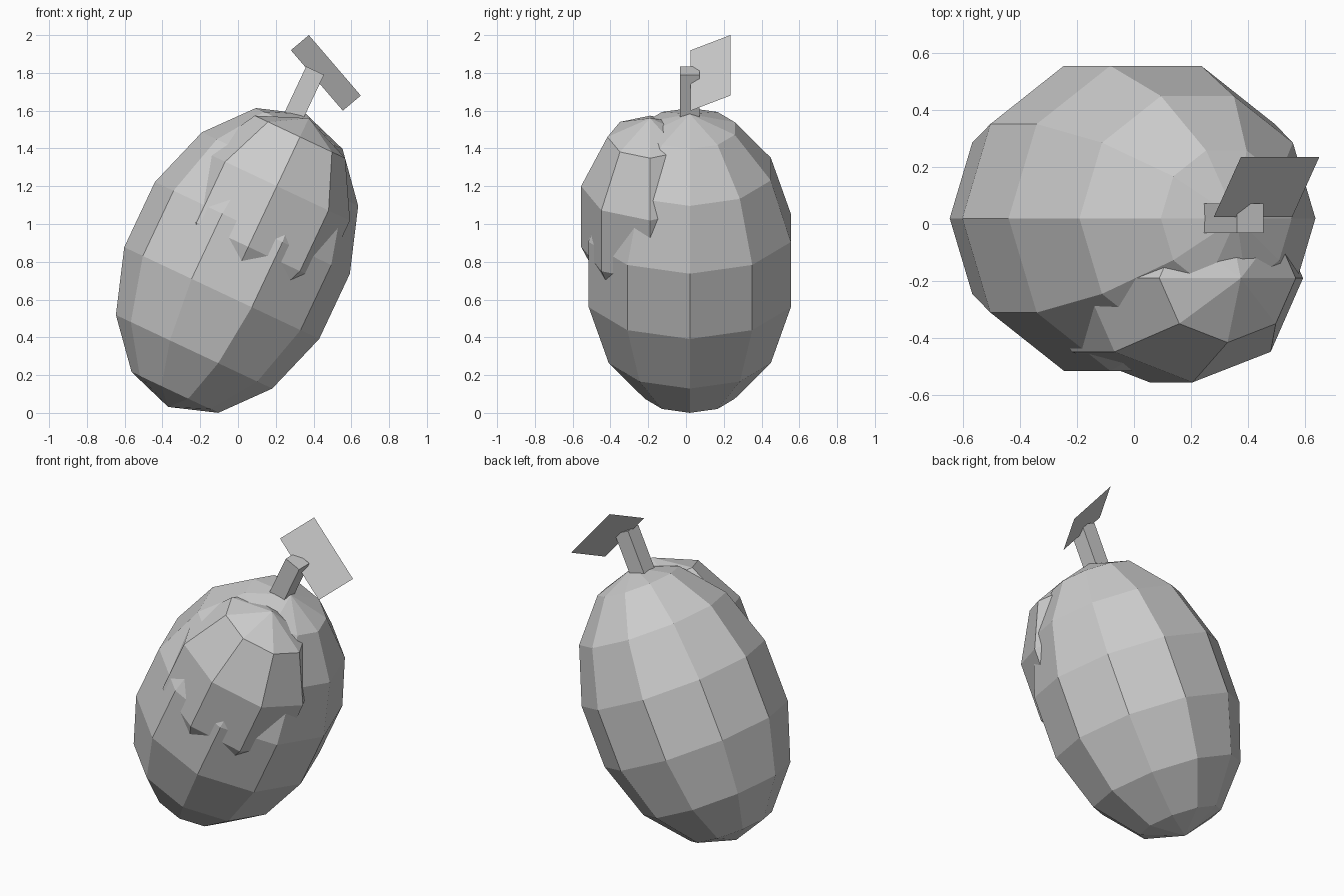
import bpy, bmesh, math
from mathutils import Matrix, Vector

if "Cube" in bpy.data.objects:
    bpy.data.objects.remove(bpy.data.objects["Cube"])

TILT = math.radians(25.2)

grey = bpy.data.materials.new("plain grey")
grey.diffuse_color = (0.6, 0.6, 0.6, 1)
grey.use_nodes = True
grey.node_tree.nodes["Principled BSDF"].inputs["Base Color"].default_value = grey.diffuse_color


def finish(name, bm, matrix=Matrix()):
    bm.normal_update()
    mesh = bpy.data.meshes.new(name)
    bm.to_mesh(mesh)
    bm.free()
    mesh.transform(matrix)
    mesh.materials.append(grey)
    obj = bpy.data.objects.new(name, mesh)
    bpy.context.collection.objects.link(obj)
    return obj


def tilted(center):
    return Matrix.Translation(center) @ Matrix.Rotation(TILT, 4, 'Y')


def ellipsoid(name, center, radii, segments, rings):
    """Faceted ellipsoid, first column of vertices on local +x."""
    bm = bmesh.new()
    rx, ry, rz = radii
    loops = []
    for i in range(1, rings):
        a = math.pi * i / rings
        loops.append([bm.verts.new((rx * math.sin(a) * math.cos(2 * math.pi * j / segments),
                                    ry * math.sin(a) * math.sin(2 * math.pi * j / segments),
                                    rz * math.cos(a))) for j in range(segments)])
    top, bottom = bm.verts.new((0, 0, rz)), bm.verts.new((0, 0, -rz))
    for j in range(segments):
        k = (j + 1) % segments
        bm.faces.new((top, loops[0][j], loops[0][k]))
        bm.faces.new((bottom, loops[-1][k], loops[-1][j]))
        for a, b in zip(loops, loops[1:]):
            bm.faces.new((a[j], b[j], b[k], a[k]))
    return finish(name, bm, tilted(center))


# Fruit body and the smaller bulge pushing out of its front
ellipsoid("fruit_body", (-0.005, 0.02, 0.807), (0.585, 0.577, 0.857), 10, 7)
ellipsoid("front_bulge", (0.13, -0.19, 1.04), (0.45, 0.384, 0.575), 8, 5)

# Square stem, sunk into the body
bm = bmesh.new()
bmesh.ops.create_cube(bm, size=1)
bmesh.ops.scale(bm, vec=(0.104, 0.104, 0.3), verts=bm.verts)
top = Vector((0.408, 0.02, 1.812))
axis = Vector((math.sin(TILT), 0, math.cos(TILT)))
finish("stem", bm, tilted(top - axis * 0.15))

# Flat single-sheet leaf
bm = bmesh.new()
bm.faces.new([bm.verts.new(p) for p in ((0.28, 0.025, 1.92), (0.555, 0.025, 1.6),
                                        (0.65, 0.235, 1.68), (0.375, 0.235, 2.0))])
finish("leaf", bm)
